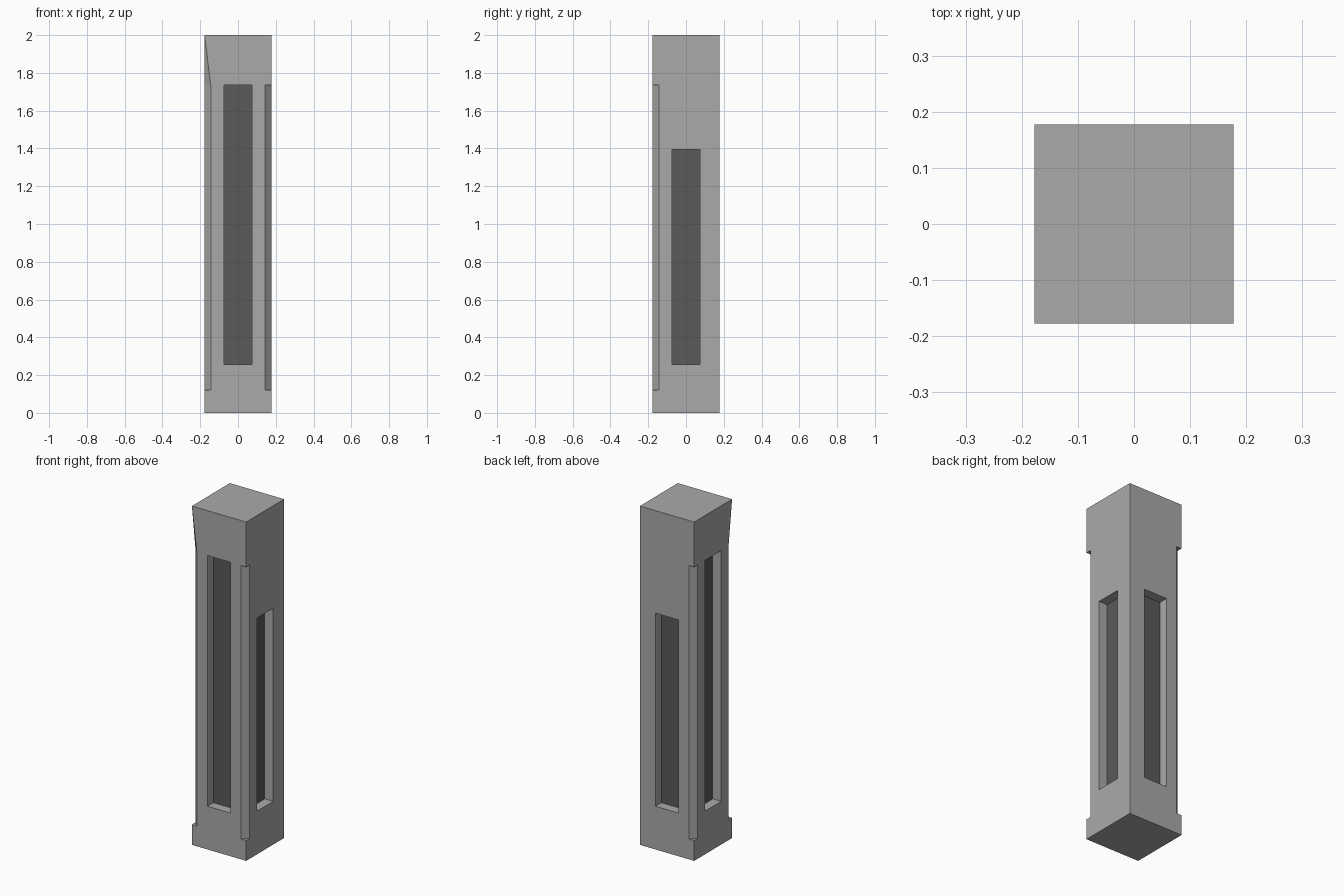
import bpy, bmesh, math
from mathutils import Vector

if "Cube" in bpy.data.objects:
    bpy.data.objects.remove(bpy.data.objects["Cube"])

W = 0.177          # half width
H = 2.0
D = 0.055          # recess depth
S = 0.075          # recess half width
C = 0.033          # corner chamfer leg
LOW, HIGH = 0.12, 1.735


def material(name, v):
    m = bpy.data.materials.new(name)
    m.diffuse_color = (v, v, v, 1)
    m.use_nodes = True
    m.node_tree.nodes["Principled BSDF"].inputs["Base Color"].default_value = m.diffuse_color
    return m


def hull(name, pts):
    """Convex solid around a few points."""
    bm = bmesh.new()
    for p in pts:
        bm.verts.new(p)
    bmesh.ops.convex_hull(bm, input=bm.verts[:])
    bmesh.ops.dissolve_limit(bm, angle_limit=0.001, verts=bm.verts[:], edges=bm.edges[:])
    bmesh.ops.recalc_face_normals(bm, faces=bm.faces[:])
    me = bpy.data.meshes.new(name)
    bm.to_mesh(me)
    bm.free()
    ob = bpy.data.objects.new(name, me)
    bpy.context.collection.objects.link(ob)
    return ob


def box(name, x0, x1, y0, y1, z0, z1):
    return hull(name, [(x, y, z) for x in (x0, x1) for y in (y0, y1) for z in (z0, z1)])


def cut(target, cutter):
    cutter.hide_render = True
    mod = target.modifiers.new("cut", 'BOOLEAN')
    mod.operation, mod.solver, mod.object = 'DIFFERENCE', 'EXACT', cutter
    bpy.context.view_layer.objects.active = target
    bpy.ops.object.modifier_apply(modifier=mod.name)
    bpy.data.objects.remove(cutter)


# Square post
post = box("post", -W, W, -W, W, 0, H)
post.data.materials.append(material("grey stone", 0.4))
post.data.materials.append(material("dark recess", 0.1))

# Recesses: tall on front and left, short on right and back
for axis, side, top in ((1, -1, HIGH), (0, -1, HIGH), (0, 1, 1.395), (1, 1, 1.395)):
    a, b = sorted((side * (W - D), side * (W + 0.1)))
    r = (a, b, -S, S) if axis == 0 else (-S, S, a, b)
    cut(post, box("recess_cutter", *r, 0.255, top))

# Stopped chamfers on three corners
for sx, sy in ((1, -1), (-1, 1), (-1, -1)):
    o = 0.1
    prism = [(W - C, W), (W, W - C), (W + o, W - C), (W + o, W + o), (W - C, W + o)]
    cut(post, hull("chamfer_cutter", [(sx * x, sy * y, z) for x, y in prism for z in (LOW, HIGH)]))

# Front-left head corner tapers out from the chamfer to the full square top
e = 0.05
cut(post, hull("taper_cutter", [
    (-W, -W, H), (-W + C, -W, HIGH - 0.001), (-W, -W + C, HIGH - 0.001),
    (-W + C, -W - e, HIGH - 0.001), (-W - e, -W + C, HIGH - 0.001),
    (-W - e, -W - e, HIGH - 0.001), (-W - e, -W - e, H)]))

# Dark back walls of the recesses
for f in post.data.polygons:
    c, n = f.center, f.normal
    depth = max(abs(c.x), abs(c.y))
    if depth < W - D + 0.005 and abs(n.z) < 0.1 and 0.2 < c.z < 1.8:
        f.material_index = 1
    else:
        f.material_index = 0
